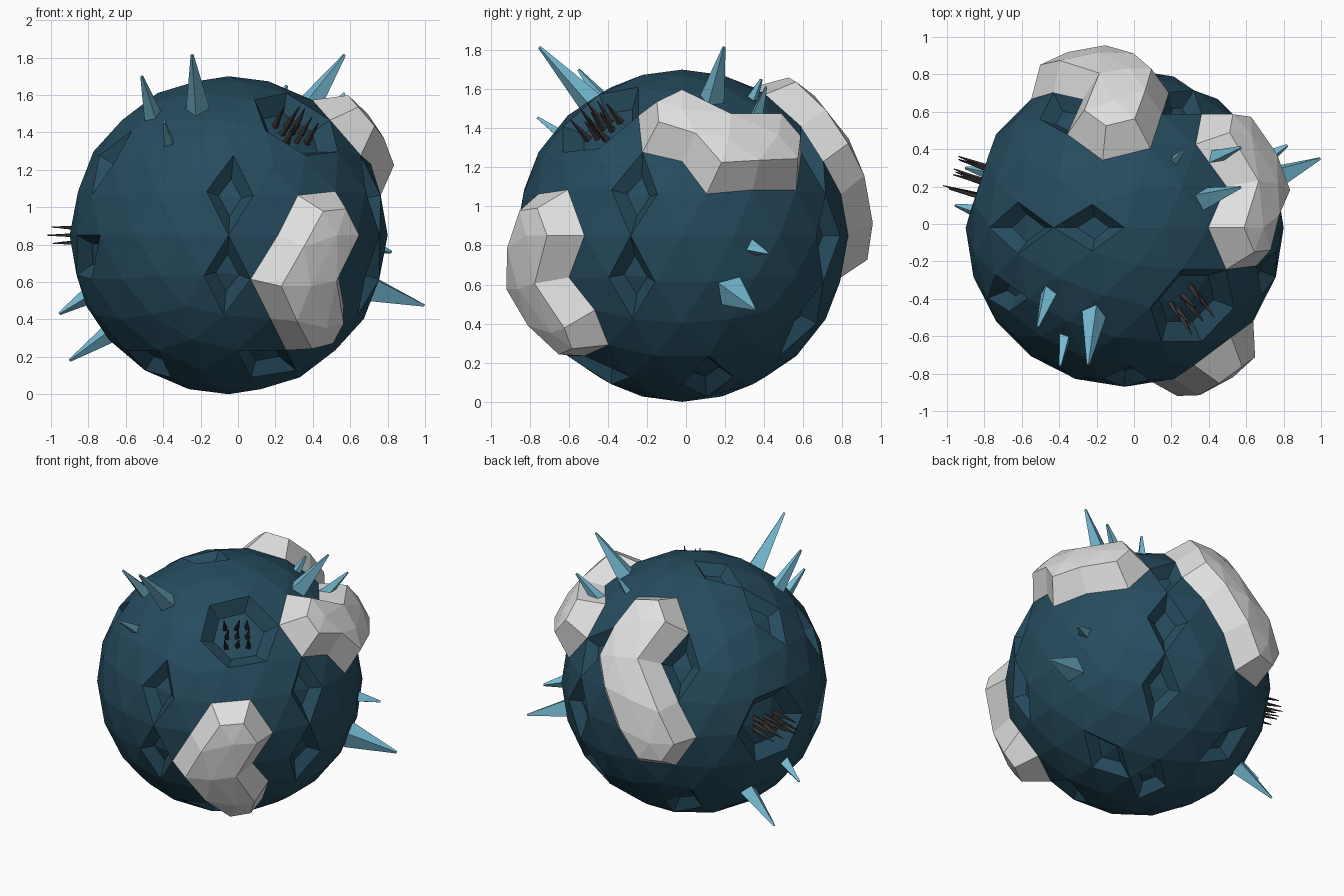
import bpy, bmesh, math, random
from mathutils import Vector, Matrix

if "Cube" in bpy.data.objects:
    bpy.data.objects.remove(bpy.data.objects["Cube"])

random.seed(4)
CENTRE = Vector((-0.05, -0.02, 0.85))
R = 0.85


def material(name, rgb):
    m = bpy.data.materials.new(name)
    m.diffuse_color = (*rgb, 1)
    m.use_nodes = True
    m.node_tree.nodes["Principled BSDF"].inputs["Base Color"].default_value = m.diffuse_color
    return m


ROCK = material("dark teal rock", (0.019, 0.071, 0.112))
SNOW = material("pale grey snow", (0.74, 0.74, 0.74))
CRYSTAL = material("light blue crystal", (0.18, 0.50, 0.66))
THORN = material("dark brown thorn", (0.040, 0.031, 0.031))


def direction(azimuth, elevation):
    a, e = math.radians(azimuth), math.radians(elevation)
    return Vector((math.cos(e) * math.cos(a), math.cos(e) * math.sin(a), math.sin(e)))


def finish(bm, name, materials):
    mesh = bpy.data.meshes.new(name)
    bm.to_mesh(mesh)
    bm.free()
    for m in materials:
        mesh.materials.append(m)
    obj = bpy.data.objects.new(name, mesh)
    bpy.context.collection.objects.link(obj)
    return obj


# Faceted globe; raised and sunken regions are picked by (azimuth, elevation)
bm = bmesh.new()
bmesh.ops.create_icosphere(bm, subdivisions=3, radius=R)


def hex_faces(spots):
    faces = set()
    for spot in spots:
        d = direction(*spot)
        faces.update(max(bm.verts, key=lambda v: v.co.normalized().dot(d)).link_faces)
    return list(faces)


def diamond_faces(spot):
    d = direction(*spot)
    edge = max(bm.edges, key=lambda e: (e.verts[0].co + e.verts[1].co).normalized().dot(d))
    return list(edge.link_faces)


CAPS = [
    [(-54, 0), (-63, -15), (-54, -30)],          # front cap
    [(0, 42), (18, 30), (36, 31.7)],             # right cap
    [(94, 46), (90, 30), (99, 15), (108, 0)],    # back cap
]
CRATERS = [(-50, 46), (162, 0)]
PITS = [(-90, 14.6), (-90, -14.6), (-18, 14.6), (-18, -14.6), (63, 28.5), (63, 0),
        (63, -31), (180, 77), (180, 47), (207, 28.5), (202, -7), (207, -55), (117, 31),
        (115, -44.5), (-63, -55), (19, -62.5), (72, -77)]

caps = [hex_faces(c) for c in CAPS]
craters = [hex_faces([c]) for c in CRATERS]
pits = [diamond_faces(p) for p in PITS]


def inset(faces, thickness, depth):
    bm.normal_update()
    rim = bmesh.ops.inset_region(bm, faces=faces, thickness=thickness, depth=depth,
                                 use_boundary=True, use_even_offset=True)["faces"]
    return faces + rim


for faces in caps:
    for f in inset(faces, 0.11, 0.135):
        f.material_index = 1
for faces in craters:
    inset(faces, 0.07, -0.09)
for faces in pits:
    inset(faces, 0.055, -0.07)
bmesh.ops.translate(bm, verts=bm.verts, vec=CENTRE)
finish(bm, "globe", [ROCK, SNOW])


# Tapered spike from a base point to a tip
def add_spike(bm, base, tip, radius, sides, tip_radius):
    axis = tip - base
    rot = axis.to_track_quat("Z", "Y").to_matrix().to_4x4()
    spin = Matrix.Rotation(random.uniform(0, 6.28), 4, "Z")
    bmesh.ops.create_cone(bm, cap_ends=True, segments=sides, radius1=radius,
                          radius2=tip_radius, depth=axis.length,
                          matrix=Matrix.Translation((base + tip) / 2) @ rot @ spin)


# Crystal clusters: base, tip, base radius
CLUSTERS = {
    "front_crystals": [
        ((-0.21, -0.46, 1.50), (-0.245, -0.75, 1.815), 0.075),
        ((-0.45, -0.36, 1.47), (-0.515, -0.55, 1.70), 0.058),
        ((-0.37, -0.60, 1.34), (-0.395, -0.76, 1.455), 0.042)],
    "cap_crystals": [
        ((0.37, 0.13, 1.53), (0.57, 0.195, 1.815), 0.075),
        ((0.41, 0.35, 1.42), (0.57, 0.41, 1.61), 0.055),
        ((0.22, 0.34, 1.55), (0.26, 0.385, 1.65), 0.035)],
    "right_crystals": [
        ((0.73, 0.24, 0.56), (0.995, 0.35, 0.475), 0.085),
        ((0.72, 0.36, 0.785), (0.82, 0.42, 0.76), 0.045)],
    "left_crystals": [
        ((-0.68, 0.25, 0.33), (-0.90, 0.30, 0.18), 0.06),
        ((-0.81, 0.06, 0.52), (-0.955, 0.10, 0.43), 0.05)],
}
for name, spikes in CLUSTERS.items():
    bm = bmesh.new()
    for base, tip, radius in spikes:
        b, t = Vector(base), Vector(tip)
        b -= (t - b).normalized() * 0.03
        add_spike(bm, b, t, radius, 4, 0.008)
    finish(bm, name, [CRYSTAL])

# Thorns standing on the crater floors
for name, spot, length, wide, high in (("front_crater_thorns", CRATERS[0], 0.16, 0.10, 0.09),
                                       ("left_crater_thorns", CRATERS[1], 0.25, 0.11, 0.055)):
    bm = bmesh.new()
    d = direction(*spot)
    side = Vector((0, 0, 1)).cross(d).normalized()
    up = d.cross(side)
    for i in range(9):
        ang = i * math.tau / 8
        k = 0 if i == 8 else (1.0 if i % 2 else 0.65)
        offset = side * math.cos(ang) * wide * k + up * math.sin(ang) * high * k
        base = CENTRE + d * 0.73 + offset
        lean = d + offset * 0.5 + side * random.uniform(-0.12, 0.12)
        tip = base + lean.normalized() * length * random.uniform(0.85, 1.08)
        add_spike(bm, base, tip, 0.021, 4, 0.003)
    finish(bm, name, [THORN])
